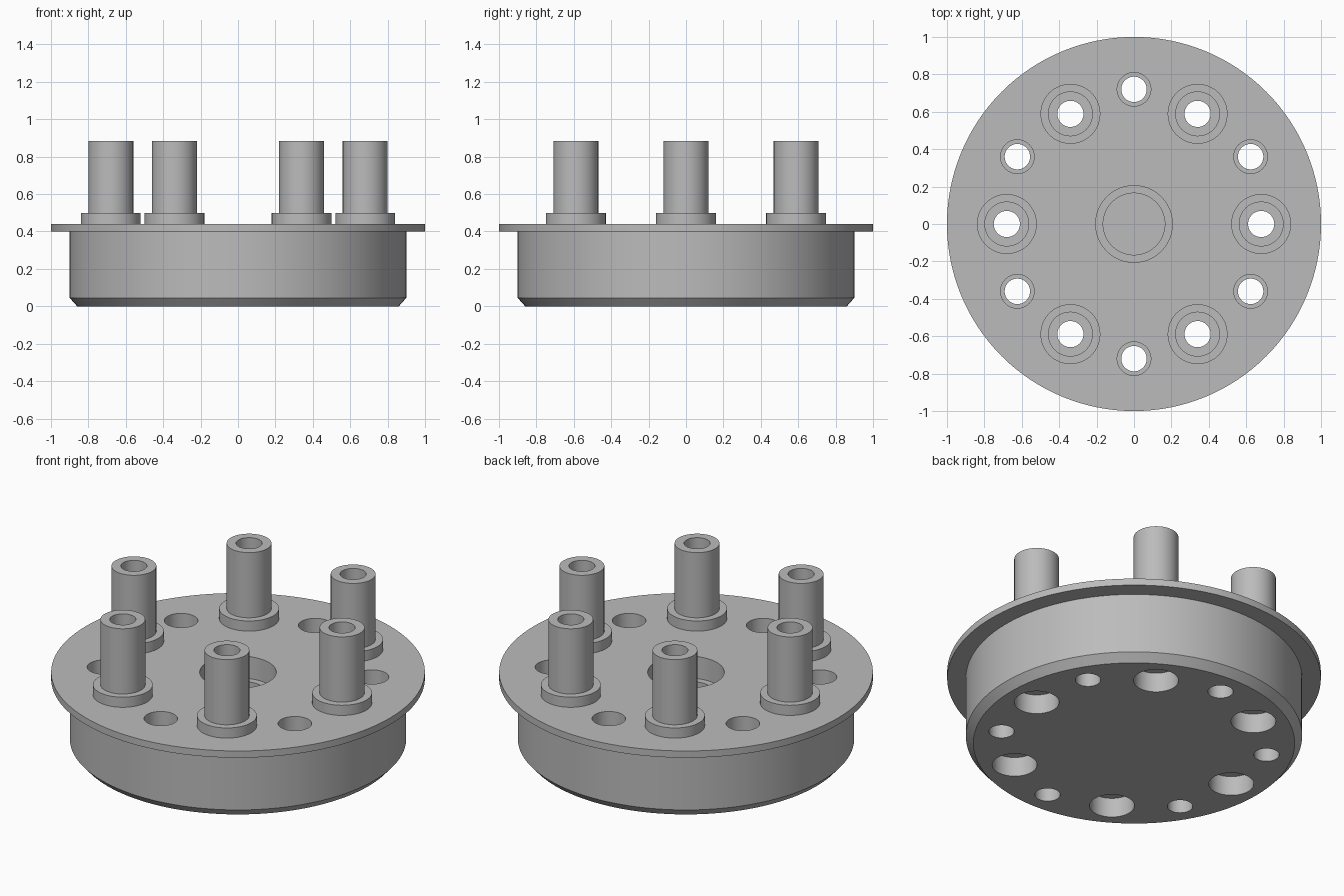
import bpy
import bmesh
from math import sin, cos, tau, radians

if "Cube" in bpy.data.objects:
    bpy.data.objects.remove(bpy.data.objects["Cube"])

metal = bpy.data.materials.new("grey_metal")
metal.diffuse_color = (0.5, 0.5, 0.5, 1)
metal.use_nodes = True
metal.node_tree.nodes["Principled BSDF"].inputs["Base Color"].default_value = metal.diffuse_color


def lathe(bm, profile, cx=0, cy=0, n=64, ring=False):
    """Turn (radius, z) points about a vertical axis; a ring closes the loop, otherwise cap both ends."""
    loops = [[bm.verts.new((cx + r * cos(tau * i / n), cy + r * sin(tau * i / n), z))
              for i in range(n)] for r, z in profile]
    pairs = list(zip(loops, loops[1:]))
    if ring:
        pairs.append((loops[-1], loops[0]))
    else:
        bm.faces.new(loops[0][::-1])
        bm.faces.new(loops[-1])
    for a, b in pairs:
        for i in range(n):
            j = (i + 1) % n
            bm.faces.new((a[i], a[j], b[j], b[i]))


def finish(bm, name):
    bmesh.ops.recalc_face_normals(bm, faces=bm.faces)
    mesh = bpy.data.meshes.new(name)
    bm.to_mesh(mesh)
    bm.free()
    mesh.materials.append(metal)
    obj = bpy.data.objects.new(name, mesh)
    bpy.context.collection.objects.link(obj)
    return obj


def smooth(obj):
    bpy.ops.object.select_all(action='DESELECT')
    obj.select_set(True)
    bpy.context.view_layer.objects.active = obj
    bpy.ops.object.shade_smooth_by_angle(angle=radians(30))


def polar(radius, start):
    return [(radius * cos(radians(start + 60 * k)), radius * sin(radians(start + 60 * k)))
            for k in range(6)]


post_spots = polar(0.68, 0)
bolt_spots = polar(0.72, 30)

# Flanged body with a chamfered lower edge
bm = bmesh.new()
lathe(bm, [(0.86, 0), (0.90, 0.045), (0.90, 0.40), (1.0, 0.40), (1.0, 0.44)], n=128)
body = finish(bm, "flanged_body")

# Cutters: post bores, stepped bolt holes, stepped centre pocket
bm = bmesh.new()
for x, y in post_spots:
    lathe(bm, [(0.12, -0.1), (0.12, 0.6)], x, y)
for x, y in bolt_spots:
    lathe(bm, [(0.068, -0.1), (0.068, 0.22), (0.09, 0.22), (0.09, 0.6)], x, y)
lathe(bm, [(0.165, 0.12), (0.165, 0.31), (0.205, 0.31), (0.205, 0.6)])
cutter = finish(bm, "hole_cutter")
cutter.hide_render = True

mod = body.modifiers.new("holes", 'BOOLEAN')
mod.operation = 'DIFFERENCE'
mod.solver = 'EXACT'
mod.object = cutter
bpy.ops.object.select_all(action='DESELECT')
body.select_set(True)
bpy.context.view_layer.objects.active = body
bpy.ops.object.modifier_apply(modifier=mod.name)
bpy.data.objects.remove(cutter)
smooth(body)

# Hollow collared posts, seated in the bores and stopping short of the underside
for k, (x, y) in enumerate(post_spots):
    bm = bmesh.new()
    lathe(bm, [(0.07, 0.115), (0.12, 0.115), (0.12, 0.44), (0.16, 0.44), (0.16, 0.50),
               (0.12, 0.50), (0.12, 0.885), (0.07, 0.885)], x, y, ring=True)
    smooth(finish(bm, f"hollow_post_{k + 1}"))
